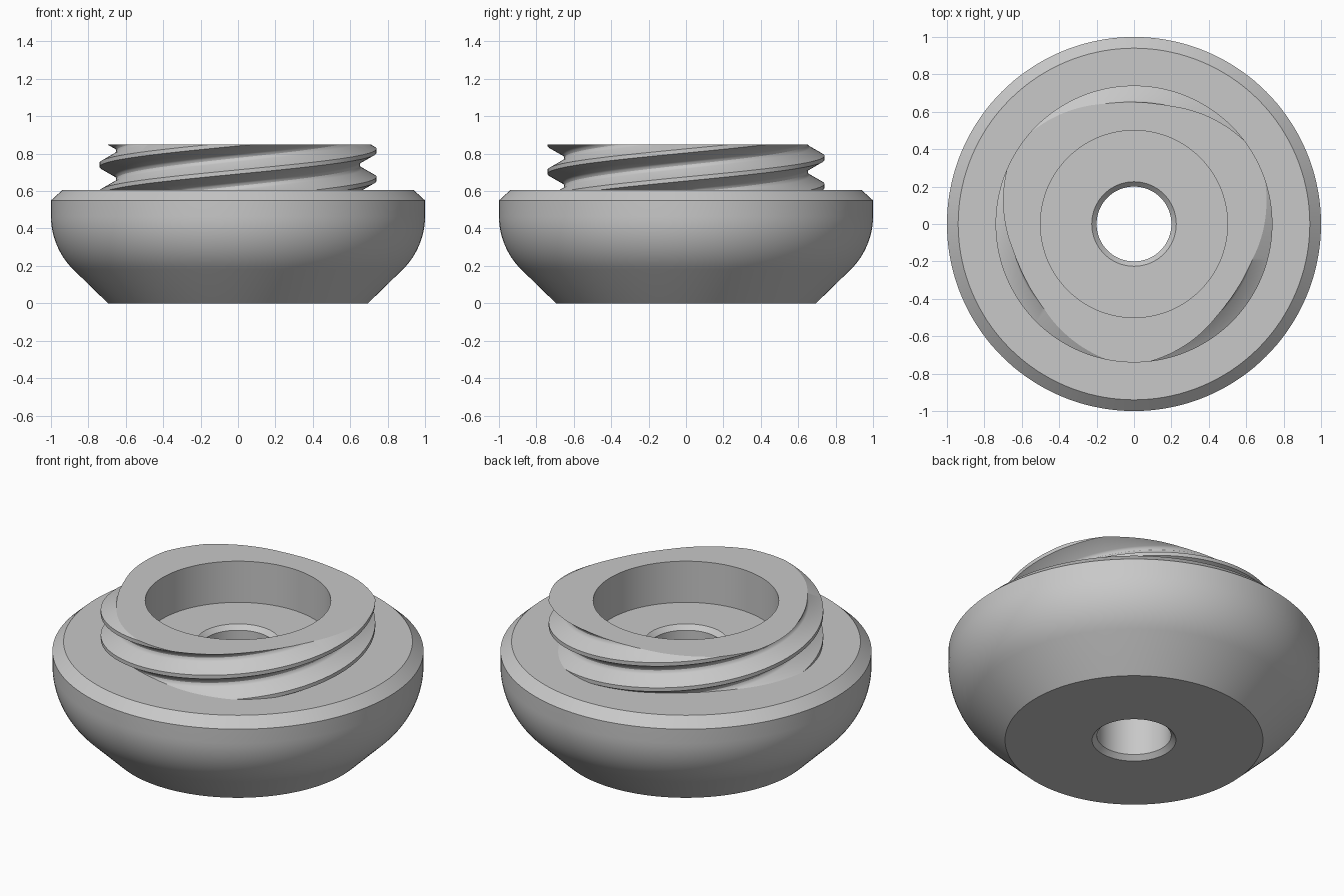
import bpy, bmesh, math

if "Cube" in bpy.data.objects:
    bpy.data.objects.remove(bpy.data.objects["Cube"])

FLANGE, TOP = 0.605, 0.85      # flange height and collar rim height
BORE = 0.5                     # collar bore radius
SEG = 144

grey = bpy.data.materials.new("plain_grey")
grey.diffuse_color = (0.58, 0.58, 0.58, 1)
grey.use_nodes = True
grey.node_tree.nodes["Principled BSDF"].inputs["Base Color"].default_value = grey.diffuse_color


def finish(bm, name):
    bmesh.ops.recalc_face_normals(bm, faces=bm.faces)
    mesh = bpy.data.meshes.new(name)
    bm.to_mesh(mesh)
    bm.free()
    mesh.materials.append(grey)
    ob = bpy.data.objects.new(name, mesh)
    bpy.context.collection.objects.link(ob)
    bpy.ops.object.select_all(action='DESELECT')
    ob.select_set(True)
    bpy.context.view_layer.objects.active = ob
    bpy.ops.object.shade_smooth_by_angle(angle=math.radians(28))
    return ob


def ring(bm, r, z):
    return [bm.verts.new((r * math.cos(2 * math.pi * i / SEG),
                          r * math.sin(2 * math.pi * i / SEG), z)) for i in range(SEG)]


def bridge(bm, a, b):
    for i in range(SEG):
        j = (i + 1) % SEG
        bm.faces.new((a[i], a[j], b[j], b[i]))


# Rounded body: recess floor, chamfered through hole, base, curved side, flange
R = 0.4
zc = 0.3 + R * (math.sqrt(2) - 1)
profile = [(BORE, FLANGE), (0.226, FLANGE), (0.2, FLANGE - 0.026),
           (0.2, 0.026), (0.226, 0), (0.695, 0)]
for k in range(13):
    a = math.radians(45 * (1 - k / 12))
    profile.append((1 - R + R * math.cos(a), zc - R * math.sin(a)))
profile += [(1, 0.55), (0.94, FLANGE), (0.645, FLANGE)]
bm = bmesh.new()
rings = [ring(bm, r, z) for r, z in profile]
for a, b in zip(rings, rings[1:]):
    bridge(bm, a, b)
finish(bm, "body")

# Threaded collar: three-start helical sheet, trimmed flat at flange and rim
PITCH, STARTS = 0.15, 3
tooth = [(-0.011, 0.74), (0.011, 0.74), (0.055, 0.662), (0.064, 0.654),
         (0.075, 0.651), (0.086, 0.654), (0.095, 0.662)]
rows = [(0.815 + j * PITCH + dz, r) for j in range(-6, 3) for dz, r in tooth]
shift = STARTS * len(tooth)    # one full turn moves the sheet by this many rows
bm = bmesh.new()
cols = []
for i in range(SEG):
    t = 2 * math.pi * i / SEG
    rise = STARTS * PITCH * i / SEG
    cols.append([bm.verts.new((r * math.cos(t), r * math.sin(t), z + rise)) for z, r in rows])
for i in range(SEG):
    a = cols[i]
    b = cols[i + 1] if i + 1 < SEG else cols[0][shift:]
    for k in range(len(b) - 1):
        bm.faces.new((a[k], b[k], b[k + 1], a[k + 1]))


def trim(z, direction):
    geom = bm.verts[:] + bm.edges[:] + bm.faces[:]
    bmesh.ops.bisect_plane(bm, geom=geom, dist=1e-5, plane_co=(0, 0, z),
                           plane_no=(0, 0, direction), clear_outer=True)


trim(FLANGE, -1)
trim(TOP, 1)

# Flat collar rim and bore wall
outline = [e for e in bm.edges if e.is_boundary
           and all(abs(v.co.z - TOP) < 1e-4 for v in e.verts)]
upper, lower = ring(bm, BORE, TOP), ring(bm, BORE, FLANGE)
bridge(bm, upper, lower)
inner = [bm.edges.get((upper[i], upper[(i + 1) % SEG])) for i in range(SEG)]
bmesh.ops.triangle_fill(bm, edges=outline + inner, use_beauty=True, normal=(0, 0, 1))
finish(bm, "threaded_collar")
